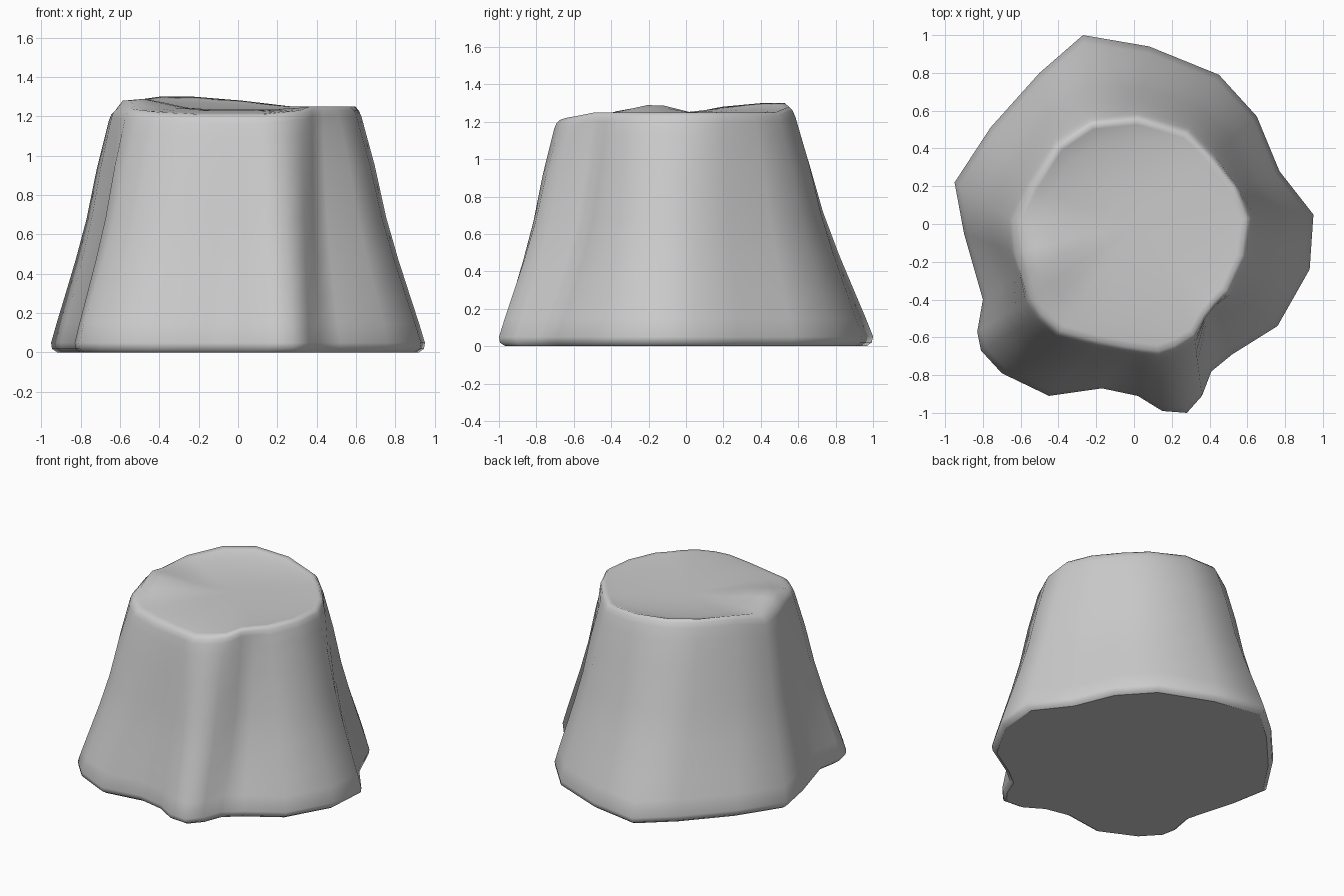
import bpy, bmesh
from mathutils import Vector

if "Cube" in bpy.data.objects:
    bpy.data.objects.remove(bpy.data.objects["Cube"])

# Each rib of the stump: root x, root y, rim x, rim y, rim height
RIBS = [
    (.95, .05, .61, .03, 1.25), (.77, .28, .54, .20, 1.25), (.65, .57, .41, .36, 1.25),
    (.45, .79, .28, .49, 1.25), (.08, .94, .02, .565, 1.28), (-.27, 1.0, -.23, .54, 1.30),
    (-.50, .80, -.41, .42, 1.30), (-.76, .51, -.55, .20, 1.28), (-.95, .22, -.64, .02, 1.23),
    (-.90, -.05, -.63, -.15, 1.24), (-.80, -.40, -.60, -.26, 1.24), (-.83, -.57, -.56, -.40, 1.24),
    (-.81, -.67, -.50, -.49, 1.23), (-.70, -.79, -.40, -.58, 1.22), (-.45, -.91, -.20, -.635, 1.21),
    (-.17, -.87, -.05, -.665, 1.21), (.02, -.91, .05, -.68, 1.21), (.15, -.99, .13, -.69, 1.21),
    (.28, -1.0, .22, -.66, 1.22), (.36, -.91, .32, -.60, 1.23), (.41, -.78, .375, -.50, 1.25),
    (.52, -.69, .43, -.43, 1.25), (.76, -.54, .50, -.36, 1.25), (.93, -.24, .585, -.17, 1.25),
]
# Flare profile: fraction of height, share of root outline
FLARE = [(.015, .985), (.04, 1), (.12, .91), (.22, .79), (.38, .60), (.55, .42),
         (.76, .25), (.90, .11), (.96, .05)]
# Grooves between roots sink in faster on the way up
GROOVES = {1: 1.25, 10: 1.25, 20: 1.5, 21: 1.6}

bm = bmesh.new()


def add_ring(fn):
    return [bm.verts.new(fn(i, *r)) for i, r in enumerate(RIBS)]


def flare_ring(h, share):
    def point(i, a, b, c, d, z):
        f = share ** GROOVES.get(i, 1)
        return (c + (a - c) * f, d + (b - d) * f, z * h)
    return add_ring(point)


def cut_height(x, y, z, s):
    # uneven sawn face with a ridge at the left
    ridge = .06 * max(0, 1 - (Vector((x, y)) - Vector((-.50, -.17))).length / .28)
    return 1.235 + (z - 1.235) * s ** 3 + ridge


def cut_ring(s):
    return add_ring(lambda i, a, b, c, d, z: (c * s, d * s, cut_height(c * s, d * s, z, s)))


# Underside, flared trunk, rounded rim and cut face
rings = [add_ring(lambda i, a, b, c, d, z: (a * .965, b * .965, 0))]
rings += [flare_ring(h, f) for h, f in FLARE]
rings += [flare_ring(.985, .01)]
rings += [add_ring(lambda i, a, b, c, d, z: (c * .975, d * .975, z))]
rings += [cut_ring(s) for s in (.93, .80, .65, .45, .25)]
for lo, hi in zip(rings, rings[1:]):
    for i in range(len(RIBS)):
        j = (i + 1) % len(RIBS)
        bm.faces.new((lo[i], lo[j], hi[j], hi[i])).smooth = True
centre = bm.verts.new((0, 0, 1.235))
for i in range(len(RIBS)):
    bm.faces.new((rings[-1][i], rings[-1][(i + 1) % len(RIBS)], centre)).smooth = True

# Flat, crisp underside
base = bm.faces.new(rings[0][::-1])
for edge in base.edges:
    edge.smooth = False
bm.normal_update()

mesh = bpy.data.meshes.new("tree_stump")
bm.to_mesh(mesh)
bm.free()
stump = bpy.data.objects.new("tree_stump", mesh)
bpy.context.collection.objects.link(stump)
